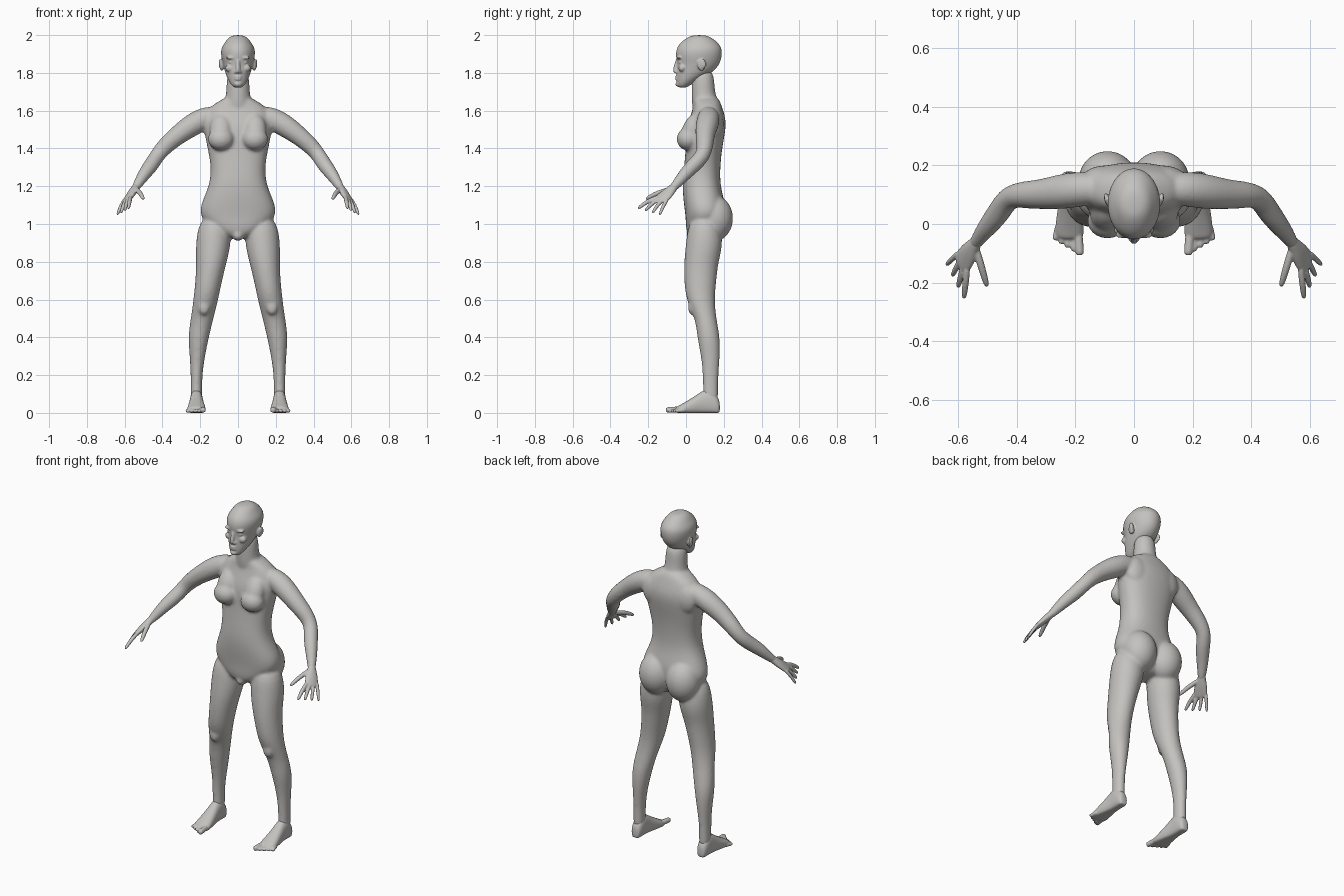
import bpy
import bmesh
from math import cos, sin, pi, copysign
from mathutils import Vector, Matrix

default = bpy.data.objects.get("Cube")
if default:
    bpy.data.objects.remove(default, do_unlink=True)

skin = bpy.data.materials.new("clay grey")
skin.use_nodes = True
colour = (.55, .54, .52, 1)
skin.diffuse_color = colour
skin.node_tree.nodes["Principled BSDF"].inputs["Base Color"].default_value = colour

SIDES = 16
SWELL = 1.025  # makes up for the shrinking of subdivision


def loft(bm, rings, power=1, floor=None):
    """Closed skin through rings of (centre, half axis u, half axis v)."""
    loops = []
    for centre, u, v in rings:
        loop = []
        for i in range(SIDES):
            angle = 2 * pi * i / SIDES
            c, s = cos(angle), sin(angle)
            c = copysign(abs(c) ** power, c)
            s = copysign(abs(s) ** power, s)
            point = Vector(centre) + (Vector(u) * c + Vector(v) * s) * SWELL
            if floor is not None:
                point.z = max(point.z, floor)
            loop.append(bm.verts.new(point))
        loops.append(loop)
    for low, high in zip(loops, loops[1:]):
        for i in range(SIDES):
            j = (i + 1) % SIDES
            bm.faces.new((low[i], low[j], high[j], high[i]))
    bm.faces.new(loops[0])
    bm.faces.new(loops[-1])


def stack(bm, rows, side=1, power=1):
    """Level rings from rows of (height, half width, front, back, centre x if not middle)."""
    rings = []
    for height, width, front, back, *offset in rows:
        centre = (side * sum(offset), (front + back) / 2, height)
        rings.append((centre, (width, 0, 0), (0, (back - front) / 2, 0)))
    loft(bm, rings, power)


def tube(bm, path, side=1):
    """Round limb along rows of (x, y, z, radius)."""
    points = [Vector((side * x, y, z)) for x, y, z, radius in path]
    last = len(points) - 1
    rings = []
    for i, (point, row) in enumerate(zip(points, path)):
        along = (points[min(i + 1, last)] - points[max(i - 1, 0)]).normalized()
        reference = Vector((0, 0, 1)) if abs(along.z) < .9 else Vector((0, 1, 0))
        u = along.cross(reference).normalized()
        rings.append((point, u * row[-1], along.cross(u) * row[-1]))
    loft(bm, rings)


def ball(bm, centre, size, tilt=0, side=1):
    """Ellipsoid, tilted about the x axis."""
    x, y, z = centre
    matrix = (Matrix.Translation((side * x, y, z)) @ Matrix.Rotation(tilt, 4, "X")
              @ Matrix.Diagonal((*size, 1)))
    bmesh.ops.create_uvsphere(bm, u_segments=SIDES, v_segments=10, radius=SWELL, matrix=matrix)


def finish(bm, name, voxel, passes):
    """Fuse the overlapping masses into one smooth skin."""
    bmesh.ops.recalc_face_normals(bm, faces=bm.faces)
    mesh = bpy.data.meshes.new(name)
    bm.to_mesh(mesh)
    bm.free()
    mesh.materials.append(skin)
    mesh.shade_smooth()
    part = bpy.data.objects.new(name, mesh)
    bpy.context.collection.objects.link(part)
    rounding = part.modifiers.new("Round", "SUBSURF")
    rounding.levels = rounding.render_levels = 2
    fuse = part.modifiers.new("Fuse", "REMESH")
    fuse.mode = "VOXEL"
    fuse.voxel_size = voxel
    fuse.use_smooth_shade = True
    relax = part.modifiers.new("Relax", "SMOOTH")
    relax.factor = .5
    relax.iterations = passes


# Trunk
body = bmesh.new()
stack(body, [
    (.92, .05, .03, .15), (.96, .12, 0, .18), (1.03, .2, 0, .2), (1.1, .2, -.01, .21),
    (1.2, .15, -.02, .18), (1.3, .14, -.01, .18), (1.4, .16, 0, .19), (1.5, .18, 0, .21),
    (1.56, .18, .02, .21), (1.62, .15, .04, .19), (1.65, .1, .04, .18), (1.68, .05, .04, .16),
], power=.85)
ball(body, (0, .04, .94), (.03, .04, .03))

# Neck
stack(body, [(1.56, .08, .04, .19), (1.65, .07, .03, .17), (1.7, .06, .03, .15), (1.83, .06, .03, .15)])

for side in (1, -1):
    # Chest, seat and shoulder blade
    ball(body, (.09, .01, 1.45), (.07, .06, .06), side=side)
    ball(body, (.09, .03, 1.5), (.06, .05, .09), tilt=-.4, side=side)
    ball(body, (.09, .15, 1.03), (.1, .1, .12), side=side)
    ball(body, (.1, .15, 1.53), (.08, .05, .09), side=side)
    # Leg and kneecap
    stack(body, [
        (1.05, .08, .02, .17, .12), (.9, .095, 0, .2, .13), (.8, .08, -.01, .17, .14),
        (.7, .07, -.01, .16, .155), (.6, .065, 0, .15, .17), (.5, .06, .05, .16, .19),
        (.4, .055, .06, .18, .21), (.3, .04, .08, .18, .215), (.2, .03, .09, .17, .22),
        (.1, .03, .09, .17, .22), (.05, .03, .09, .17, .22)], side)
    ball(body, (.18, .03, .56), (.03, .02, .04), side=side)
    # Arm
    tube(body, [
        (.1, .12, 1.58, .05), (.18, .12, 1.56, .06), (.25, .11, 1.52, .06), (.32, .1, 1.47, .05),
        (.39, .1, 1.41, .045), (.43, .09, 1.36, .04), (.46, .04, 1.31, .04),
        (.5, -.01, 1.26, .034), (.53, -.05, 1.21, .025), (.55, -.08, 1.18, .02)], side)
finish(body, "body", voxel=.009, passes=5)

# Skull and jaw
head = bmesh.new()
stack(head, [
    (1.72, .02, -.04, 0), (1.74, .04, -.05, .03), (1.78, .06, -.05, .1), (1.81, .07, -.05, .15),
    (1.85, .08, -.045, .18), (1.89, .09, -.055, .19), (1.93, .09, -.05, .19),
    (1.96, .07, -.03, .17), (1.99, .05, .01, .13), (2, .02, .04, .1)])
# Nose, lips and chin
tube(head, [(0, -.04, 1.88, .01), (0, -.05, 1.85, .01), (0, -.06, 1.81, .013), (0, -.05, 1.8, .01)])
for height in (1.767, 1.78):
    ball(head, (0, -.046, height), (.02, .012, .007))
ball(head, (0, -.04, 1.74), (.02, .016, .014))
for side in (1, -1):
    # Brow, eye, cheek and nostril
    ball(head, (.035, -.036, 1.88), (.03, .014, .008), side=side)
    ball(head, (.035, -.026, 1.856), (.016, .014, .01), side=side)
    ball(head, (.044, -.02, 1.825), (.024, .02, .02), side=side)
    ball(head, (.012, -.05, 1.805), (.008, .01, .008), side=side)
    # Ear: root and outer shell
    ball(head, (.086, .08, 1.84), (.012, .02, .03), tilt=.2, side=side)
    ball(head, (.096, .09, 1.85), (.006, .017, .026), tilt=.2, side=side)
finish(head, "head", voxel=.005, passes=3)

wrist = Vector((.53, -.05, 1.21))
first_knuckle, last_knuckle = Vector((.57, -.165, 1.135)), Vector((.605, -.105, 1.12))
first_tip, last_tip = Vector((.58, -.255, 1.08)), Vector((.64, -.14, 1.045))
first_ball, last_ball = Vector((.19, -.04)), Vector((.26, -.01))
big_toe, little_toe = Vector((.184, -.107)), Vector((.27, -.056))


def digit(bm, base, tip, radius, side):
    """Finger or thumb from base to tip with a slight arch."""
    path = []
    for t, taper in ((-.2, .9), (.1, 1), (.4, 1), (.75, .9), (1, .65)):
        point = base.lerp(tip, t)
        point.z += .03 * max(t, 0) * (1 - t)
        path.append((*point, radius * taper))
    tube(bm, path, side)


for side, label in ((1, "left"), (-1, "right")):
    # Palm, flattened across the row of knuckles
    hand = bmesh.new()
    mirror = Vector((side, 1, 1))
    across = (last_knuckle - first_knuckle).normalized()
    middle = (first_knuckle + last_knuckle) / 2
    normal = across.cross(middle - wrist).normalized()
    loft(hand, [(wrist.lerp(middle, t) * mirror, across * mirror * width, normal * mirror * depth)
                for t, width, depth in ((0, .02, .02), (.25, .024, .02), (.5, .034, .02),
                                        (.8, .04, .016), (1, .04, .013), (1.1, .03, .01))])
    # Four fingers and a thumb
    for i in range(4):
        digit(hand, first_knuckle.lerp(last_knuckle, i / 3), first_tip.lerp(last_tip, i / 3),
              .011 - i * .0005, side)
    digit(hand, Vector((.535, -.095, 1.18)), Vector((.5, -.215, 1.13)), .0125, side)
    finish(hand, label + "_hand", voxel=.004, passes=2)

    # Foot from heel to ball, flat on the ground: rows of (y, half width, top)
    foot = bmesh.new()
    loft(foot, [((side * .22, y, top / 2), (width, 0, 0), (0, 0, top / 2 + .01))
                for y, width, top in ((.18, .02, .05), (.165, .03, .08), (.13, .034, .12),
                                      (.09, .034, .11), (.05, .04, .08), (0, .047, .05),
                                      (-.035, .05, .03), (-.055, .04, .02))],
         power=.9, floor=0)
    # Five toes, the first one thicker
    for i in range(5):
        start, end = first_ball.lerp(last_ball, i / 4), big_toe.lerp(little_toe, i / 4)
        radius = .01 if i else .015
        tube(foot, [(*start.lerp(end, t), radius + .004 * (1 - t), radius * taper)
                    for t, taper in ((-.2, 1), (.2, 1), (.6, 1), (.85, 1), (1, .8))], side)
    finish(foot, label + "_foot", voxel=.005, passes=2)
